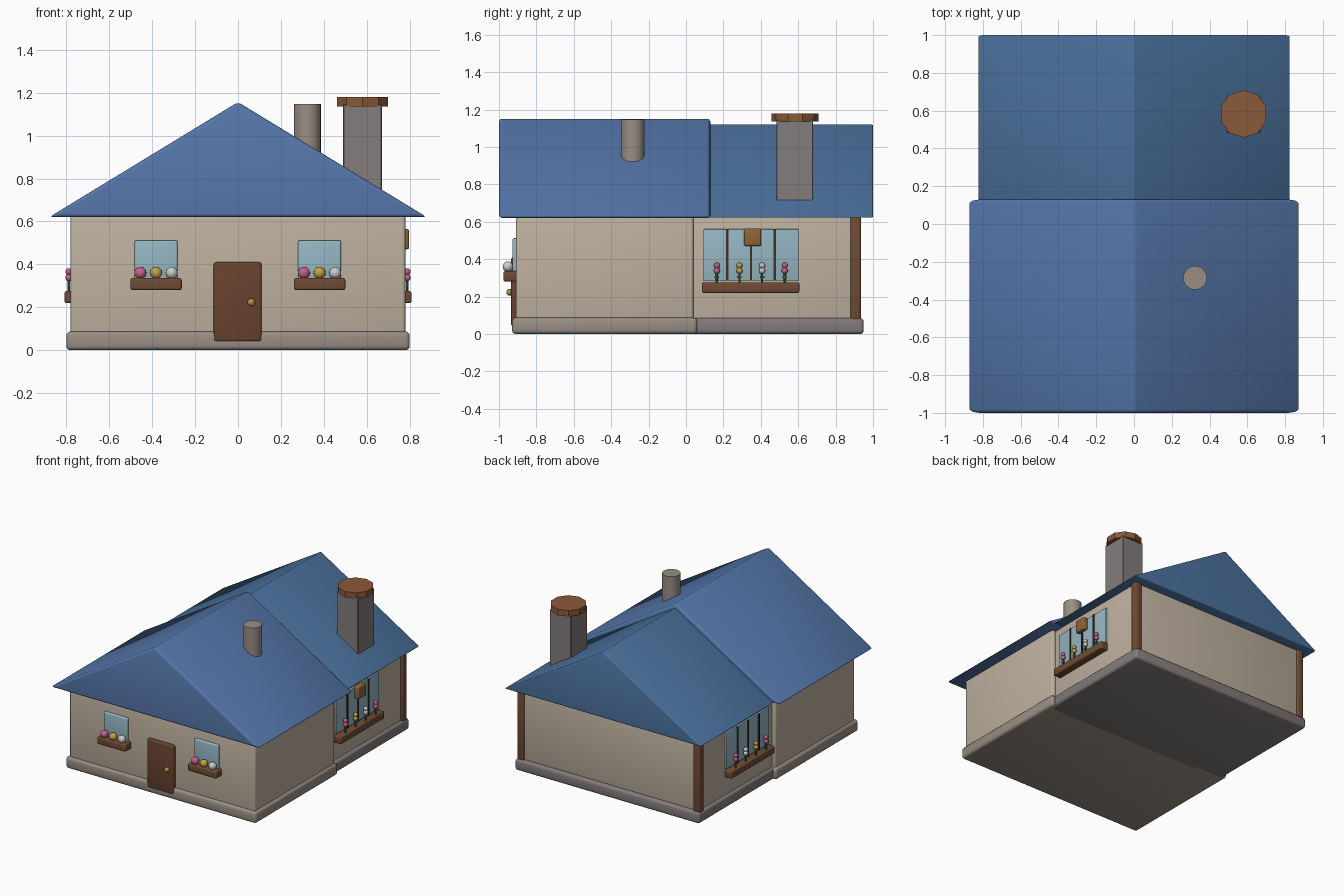
import bpy, bmesh, math
from mathutils import Matrix, Vector

if "Cube" in bpy.data.objects:
    bpy.data.objects.remove(bpy.data.objects["Cube"])


def material(name, r, g, b):
    m = bpy.data.materials.new(name)
    m.diffuse_color = (r, g, b, 1)
    m.use_nodes = True
    m.node_tree.nodes["Principled BSDF"].inputs["Base Color"].default_value = m.diffuse_color
    return m


WALL = material("plaster", 0.52, 0.44, 0.35)
STONE = material("stone", 0.32, 0.27, 0.23)
GREY_STONE = material("grey stone", 0.23, 0.20, 0.20)
ROOF_A = material("front roof blue", 0.09, 0.18, 0.40)
ROOF_B = material("back roof blue", 0.07, 0.165, 0.34)
WOOD = material("wood", 0.16, 0.07, 0.035)
DOOR = material("door brown", 0.14, 0.055, 0.028)
CLAY = material("clay", 0.26, 0.10, 0.04)
GLASS = material("glass", 0.30, 0.47, 0.55)
BAR = material("dark bar", 0.05, 0.03, 0.02)
PINK = material("pink", 0.55, 0.12, 0.25)
YELLOW = material("yellow", 0.55, 0.36, 0.06)
WHITE = material("white", 0.65, 0.65, 0.65)
GREEN = material("green", 0.05, 0.17, 0.05)
BRASS = material("brass", 0.45, 0.28, 0.06)
LAMP = material("lamp brown", 0.27, 0.13, 0.04)


def finish(name, bm, mat, bevel=0, segments=3, smooth=True):
    bmesh.ops.recalc_face_normals(bm, faces=bm.faces)
    if bevel:
        bmesh.ops.bevel(bm, geom=bm.edges[:], offset=bevel, segments=segments,
                        profile=0.5, affect='EDGES', clamp_overlap=True)
    mesh = bpy.data.meshes.new(name)
    bm.to_mesh(mesh)
    bm.free()
    mesh.materials.append(mat)
    ob = bpy.data.objects.new(name, mesh)
    bpy.context.collection.objects.link(ob)
    if smooth:
        bpy.ops.object.select_all(action='DESELECT')
        ob.select_set(True)
        bpy.context.view_layer.objects.active = ob
        bpy.ops.object.shade_smooth_by_angle(angle=math.radians(35))
    return ob


def box(name, x, y, z, mat, bevel=0, segments=3):
    """Box from (min, max) ranges."""
    lo, hi = Vector((x[0], y[0], z[0])), Vector((x[1], y[1], z[1]))
    bm = bmesh.new()
    bmesh.ops.create_cube(bm, size=1, matrix=Matrix.Translation((lo + hi) / 2)
                          @ Matrix.Diagonal((*(hi - lo), 1)))
    return finish(name, bm, mat, bevel, segments)


def cylinder(name, x, y, z, radius, sides, mat, bevel=0):
    bm = bmesh.new()
    bmesh.ops.create_cone(bm, cap_ends=True, segments=sides, radius1=radius, radius2=radius,
                          depth=z[1] - z[0],
                          matrix=Matrix.Translation((x, y, (z[0] + z[1]) / 2)))
    return finish(name, bm, mat, bevel, 2)


def ball(name, loc, radius, mat):
    bm = bmesh.new()
    bmesh.ops.create_uvsphere(bm, u_segments=16, v_segments=10, radius=radius,
                              matrix=Matrix.Translation(loc))
    return finish(name, bm, mat)


def gable_roof(name, half, eave, ridge, y, mat, bevel):
    """Solid triangular prism running along y."""
    bm = bmesh.new()
    face = bm.faces.new([bm.verts.new(p) for p in
                         ((-half, y[0], eave), (half, y[0], eave), (0, y[0], ridge))])
    ext = bmesh.ops.extrude_face_region(bm, geom=[face])
    bmesh.ops.translate(bm, vec=(0, y[1] - y[0], 0),
                        verts=[v for v in ext['geom'] if isinstance(v, bmesh.types.BMVert)])
    return finish(name, bm, mat, bevel)


# Plinths and walls: wider front block, slightly narrower back block
box("front_plinth", (-0.80, 0.80), (-0.93, 0.06), (0, 0.087), STONE, 0.02)
box("back_plinth", (-0.775, 0.775), (0.0, 0.95), (0, 0.085), GREY_STONE, 0.018)
box("front_walls", (-0.78, 0.78), (-0.91, 0.04), (0.05, 0.64), WALL, 0.015)
box("back_walls", (-0.75, 0.75), (0.0, 0.92), (0.05, 0.64), WALL, 0.008)

# Roofs
gable_roof("front_roof", 0.88, 0.62, 1.156, (-1.0, 0.13), ROOF_A, 0.018)
gable_roof("back_roof", 0.828, 0.622, 1.122, (0.0, 1.0), ROOF_B, 0.008)

# Chimneys
box("chimney_stack", (0.49, 0.67), (0.483, 0.68), (0.60, 1.145), GREY_STONE, 0.004, 1)
cylinder("chimney_cap", 0.58, 0.583, (1.135, 1.18), 0.126, 10, CLAY)
cylinder("flue_pipe", 0.323, -0.285, (0.75, 1.146), 0.063, 24, STONE)

# Door and knob
box("door", (-0.113, 0.11), (-0.935, -0.89), (0.04, 0.41), DOOR, 0.012)
ball("door_knob", (0.062, -0.943, 0.223), 0.018, BRASS)

# Front windows with planters and round blooms
for side, cx in (("left", -0.382), ("right", 0.38)):
    box(f"{side}_front_window", (cx - 0.1, cx + 0.1), (-0.928, -0.89), (0.30, 0.512), GLASS, 0.008)
    box(f"{side}_front_planter", (cx - 0.12, cx + 0.12), (-0.976, -0.90), (0.28, 0.336), WOOD, 0.01)
    for i, mat in enumerate((PINK, YELLOW, WHITE)):
        ball(f"{side}_front_bloom_{i}", (cx + (i - 1) * 0.073, -0.952, 0.36), 0.028, mat)

# Corner posts, side windows, planters and stalk flowers on both sides
for side, s in (("left", -1), ("right", 1)):
    def span(a, b):
        return tuple(sorted((s * a, s * b)))
    box(f"{side}_corner_post", span(0.712, 0.768), (0.88, 0.936), (0.07, 0.65), WOOD, 0.012)
    box(f"{side}_side_window", span(0.73, 0.764), (0.093, 0.602), (0.285, 0.56), GLASS, 0.004)
    for i in range(3):
        y = 0.22 + i * 0.127
        box(f"{side}_window_bar_{i}", span(0.74, 0.77), (y - 0.006, y + 0.006), (0.285, 0.56), BAR)
    box(f"{side}_side_planter", span(0.74, 0.808), (0.085, 0.606), (0.22, 0.275), WOOD, 0.008)
    for i, mat in enumerate((PINK, YELLOW, WHITE, PINK)):
        x, y = s * 0.788, 0.165 + i * 0.121
        cylinder(f"{side}_stem_{i}", x, y, (0.265, 0.34), 0.006, 8, GREEN)
        box(f"{side}_leaf_{i}", (x - 0.005, x + 0.005), (y - 0.012, y + 0.012),
            (0.298, 0.31), GREEN)
        ball(f"{side}_bloom_low_{i}", (x, y, 0.338), 0.017, mat)
        ball(f"{side}_bloom_high_{i}", (x, y, 0.366), 0.016, mat)

# Hanging lamp over the right window
box("lamp", (0.75, 0.797), (0.31, 0.402), (0.47, 0.565), LAMP, 0.01)
